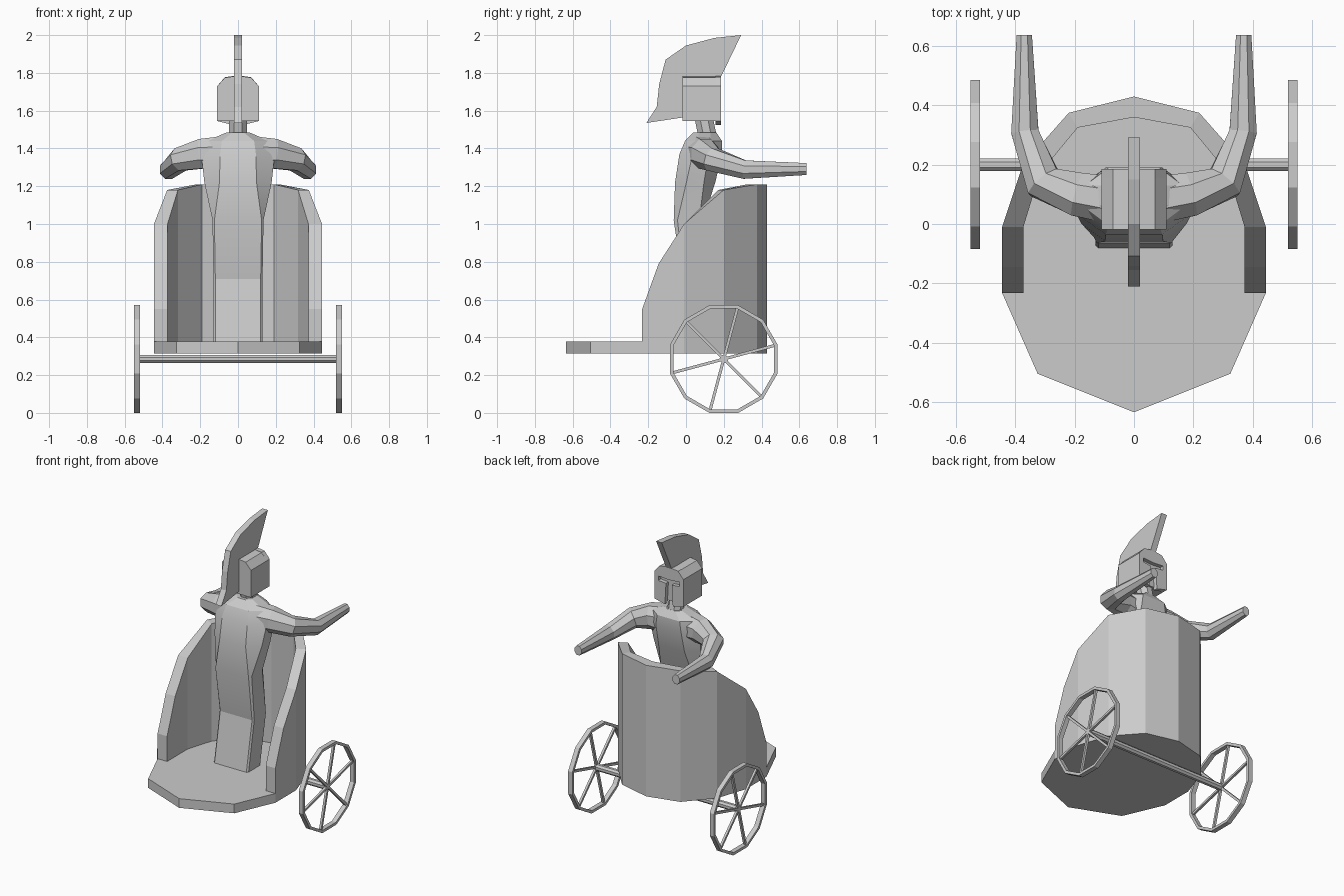
import bpy, bmesh, math
from mathutils import Vector

if "Cube" in bpy.data.objects:
    bpy.data.objects.remove(bpy.data.objects["Cube"])


def loft(name, rings, loop=False, mirror=False, smooth=None):
    """Skin a list of equal-length rings; cap the ends unless looped."""
    bm = bmesh.new()
    vs = [[bm.verts.new(p) for p in r] for r in rings]
    n, m = len(rings[0]), len(rings)
    for i in range(m if loop else m - 1):
        a, b = vs[i], vs[(i + 1) % m]
        for j in range(n):
            k = (j + 1) % n
            bm.faces.new((a[j], a[k], b[k], b[j]))
    if not loop:
        bm.faces.new(vs[0])
        bm.faces.new(vs[-1])
    bmesh.ops.recalc_face_normals(bm, faces=bm.faces)
    me = bpy.data.meshes.new(name)
    bm.to_mesh(me)
    bm.free()
    ob = bpy.data.objects.new(name, me)
    bpy.context.collection.objects.link(ob)
    if mirror:
        ob.modifiers.new("mirror", 'MIRROR').use_mirror_merge = False
    if smooth:
        bpy.ops.object.select_all(action='DESELECT')
        ob.select_set(True)
        bpy.context.view_layer.objects.active = ob
        bpy.ops.object.shade_smooth_by_angle(angle=math.radians(smooth))
    return ob


def tube(name, stations, sides, mirror=False):
    """Stations: (centre, half width, half height), rings follow the path."""
    pts = [Vector(s[0]) for s in stations]
    rings = []
    for i, (c, w, h) in enumerate(stations):
        t = (pts[min(i + 1, len(pts) - 1)] - pts[max(i - 1, 0)]).normalized()
        ref = Vector((0, 1, 0)) if abs(t.z) > 0.8 else Vector((0, 0, 1))
        u = t.cross(ref).normalized()
        v = u.cross(t)
        ang = [2 * math.pi * (k + 0.5) / sides for k in range(sides)]
        rings.append([pts[i] + u * w * math.cos(a) + v * h * math.sin(a) for a in ang])
    return loft(name, rings, mirror=mirror)


def symmetric(half):
    """Complete a half outline that starts and ends on x = 0."""
    return half + [(-x, y) for x, y in reversed(half[1:-1])]


# Chariot floor
floor = symmetric([(0, .43), (.22, .375), (.375, .2), (.445, -.01),
                   (.445, -.232), (.325, -.505), (0, -.635)])
loft("floor", [[(x, y, z) for x, y in floor] for z in (.315, .378)])

# Curved chariot wall, sloping down to the open end
slope = [(-.232, .55), (-.145, .79), (-.01, 1.0), (.2, 1.18), (.34, 1.21), (.5, 1.21)]


def wall_top(y):
    for (y0, z0), (y1, z1) in zip(slope, slope[1:]):
        if y <= y1:
            return z0 + (z1 - z0) * (y - y0) / (y1 - y0)


half = [(.445, -.232, .373, -.232), (.445, -.145, .373, -.145), (.445, -.01, .373, -.01),
        (.375, .2, .318, .17), (.22, .375, .19, .325), (0, .43, 0, .36)]
columns = half + [(-a, b, -c, d) for a, b, c, d in reversed(half[:-1])]
loft("wall", [[(a, b, .315), (a, b, wall_top(b)), (c, d, wall_top(b)), (c, d, .315)]
              for a, b, c, d in columns])

# Axle and wheels
WY, WZ, WX = .2, .285, .535
tube("axle", [((-WX, WY, WZ), .023, .023), ((WX, WY, WZ), .023, .023)], 8)
rim = []
for k in range(12):
    a = math.radians(15 + 30 * k)
    rim.append([(WX + dx, WY + r * math.cos(a), WZ + r * math.sin(a))
                for dx, r in ((-.016, .295), (.016, .295), (.016, .276), (-.016, .276))])
loft("wheel_rim", rim, loop=True, mirror=True)
for k in range(6):
    a = math.radians(15 + 60 * k)
    tube("wheel_spoke", [((WX, WY, WZ), .011, .011),
                         ((WX, WY + .284 * math.cos(a), WZ + .284 * math.sin(a)), .011, .011)],
         4, mirror=True)

# Driver's legs and torso: z, half width, back y, front y, chamfer x, chamfer y
sections = [(.37, .13, -.083, .06, .01, .01), (.71, .13, -.02, .125, .01, .01),
            (1.02, .135, -.065, .09, .01, .02), (1.22, .178, -.058, .155, .08, .06),
            (1.37, .195, -.035, .19, .10, .07), (1.44, .165, -.005, .19, .08, .06),
            (1.485, .06, .04, .16, .03, .03)]
rings = []
for z, w, b, f, cx, cy in sections:
    rings.append([(w, b + cy, z), (w, f - cy, z), (w - cx, f, z), (cx - w, f, z),
                  (-w, f - cy, z), (-w, b + cy, z), (cx - w, b, z), (w - cx, b, z)])
loft("torso_and_legs", rings, smooth=18)

# Arms reaching forward
tube("arm", [((.10, .085, 1.37), .085, .10), ((.19, .10, 1.372), .08, .085),
             ((.305, .14, 1.342), .068, .066), ((.368, .31, 1.288), .05, .053),
             ((.37, .637, 1.291), .028, .034)], 8, mirror=True)

# Neck
tube("neck", [((0, .115, 1.46), .052, .052), ((0, .09, 1.58), .052, .052)], 8)

# Helmet shell and face plate with a T-shaped opening
shell = symmetric([(0, 1.785), (.07, 1.775), (.11, 1.73), (.11, 1.545), (0, 1.545)])
loft("helmet", [[(x, y, z) for x, z in shell] for y in (-.018, .158)])
face = symmetric([(0, 1.787), (.07, 1.777), (.11, 1.73), (.11, 1.545), (.03, 1.525),
                  (.022, 1.67), (.08, 1.675), (.08, 1.705), (0, 1.70)])
loft("face_plate", [[(x, y, z) for x, z in face] for y in (.155, .185)])

# Helmet crest
crest = [(.292, 2.0), (.15, 1.985), (.0, 1.945), (-.108, 1.87), (-.142, 1.74),
         (-.155, 1.62), (-.21, 1.535), (-.01, 1.565), (-.01, 1.775), (.183, 1.775)]
loft("crest", [[(x, y, z) for y, z in crest] for x in (-.021, .021)])
